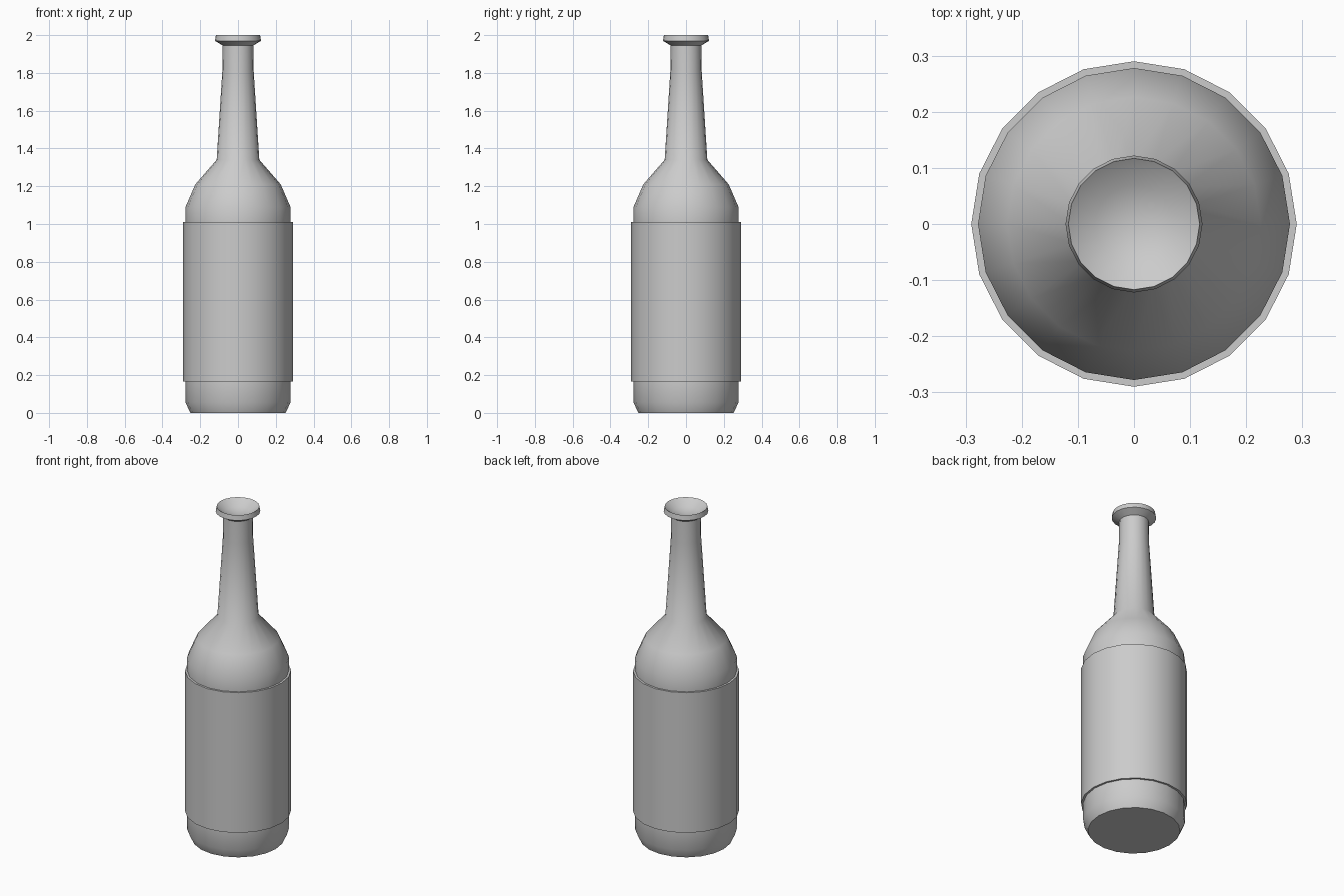
import bpy, bmesh, math

if "Cube" in bpy.data.objects:
    bpy.data.objects.remove(bpy.data.objects["Cube"])

SIDES = 20


def lathe(name, profile):
    """Revolve (radius, z) points round z; a zero radius becomes a pole."""
    bm = bmesh.new()
    rings = []
    for r, z in profile:
        if r == 0:
            rings.append([bm.verts.new((0, 0, z))])
        else:
            rings.append([bm.verts.new((r * math.cos(2 * math.pi * i / SIDES),
                                        r * math.sin(2 * math.pi * i / SIDES), z))
                          for i in range(SIDES)])
    for a, b in zip(rings, rings[1:]):
        for i in range(SIDES):
            j = (i + 1) % SIDES
            if len(a) == 1:
                bm.faces.new((a[0], b[j], b[i]))
            elif len(b) == 1:
                bm.faces.new((a[i], a[j], b[0]))
            else:
                bm.faces.new((a[i], a[j], b[j], b[i]))
    bmesh.ops.recalc_face_normals(bm, faces=bm.faces[:])
    mesh = bpy.data.meshes.new(name)
    bm.to_mesh(mesh)
    bm.free()
    obj = bpy.data.objects.new(name, mesh)
    bpy.context.collection.objects.link(obj)
    bpy.ops.object.select_all(action='DESELECT')
    obj.select_set(True)
    bpy.context.view_layer.objects.active = obj
    bpy.ops.object.shade_smooth_by_angle(angle=math.radians(42))
    return obj


lathe("bottle", [
    # base
    (0, 0), (0.252, 0), (0.278, 0.055), (0.278, 0.165),
    # raised label band
    (0.29, 0.165), (0.29, 1.01), (0.278, 1.01),
    # shoulder
    (0.278, 1.09), (0.226, 1.21), (0.113, 1.34),
    # neck
    (0.083, 1.81), (0.081, 1.945),
    # lip and mouth hollow
    (0.122, 1.97), (0.117, 2.0), (0.07, 1.965), (0, 1.95),
])
